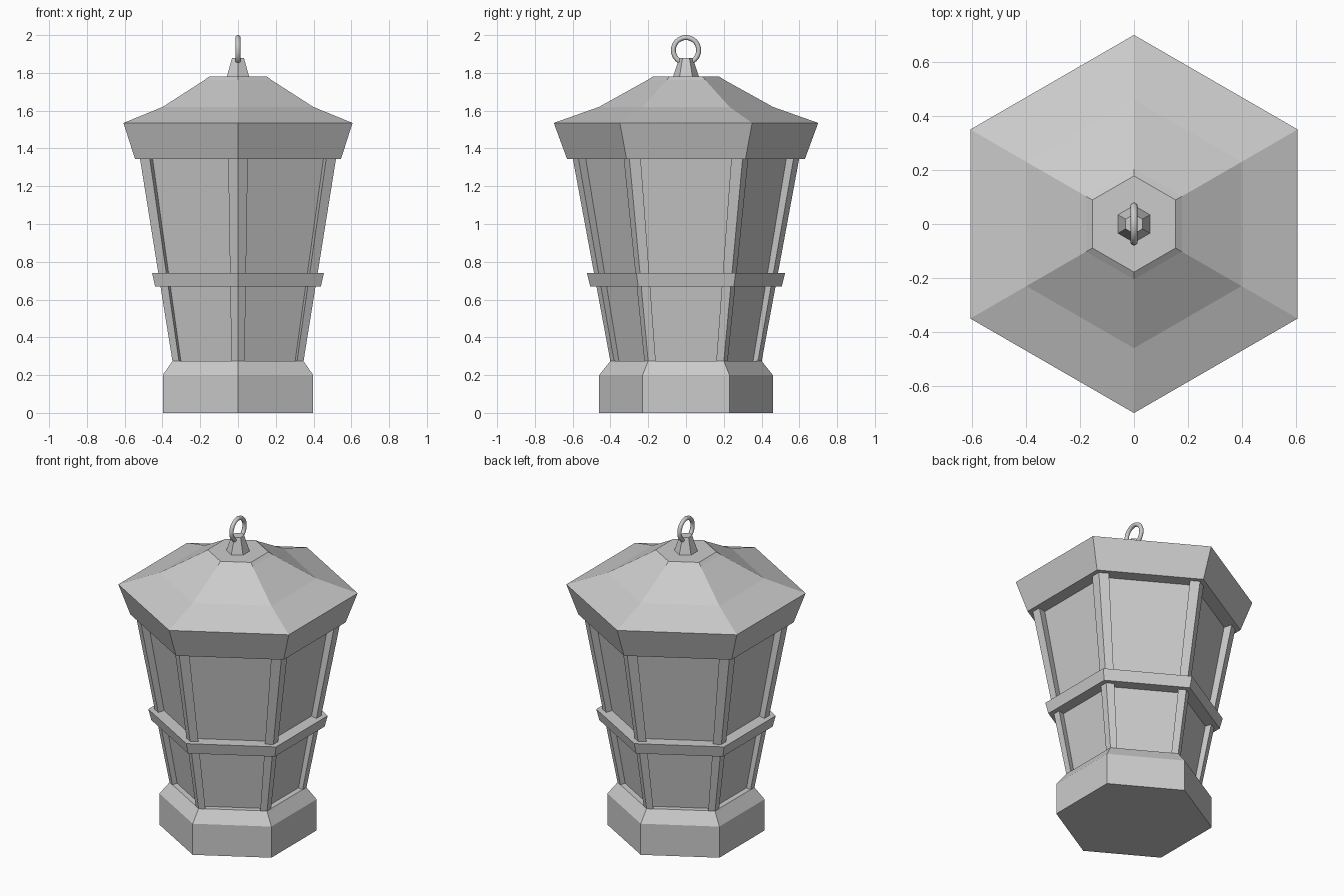
import bpy, bmesh
from math import cos, sin, pi, radians
from mathutils import Vector

if "Cube" in bpy.data.objects:
    bpy.data.objects.remove(bpy.data.objects["Cube"])


def mesh_object(name, bm):
    bmesh.ops.recalc_face_normals(bm, faces=bm.faces)
    me = bpy.data.meshes.new(name)
    bm.to_mesh(me)
    bm.free()
    ob = bpy.data.objects.new(name, me)
    bpy.context.collection.objects.link(ob)
    return ob


def loft(name, rings):
    """Closed solid through a list of rings of points."""
    bm = bmesh.new()
    loops = [[bm.verts.new(p) for p in ring] for ring in rings]
    n = len(loops[0])
    for a, b in zip(loops, loops[1:]):
        for i in range(n):
            j = (i + 1) % n
            bm.faces.new((a[i], a[j], b[j], b[i]))
    bm.faces.new(loops[0][::-1])
    bm.faces.new(loops[-1])
    return mesh_object(name, bm)


def corner(r, z, k):
    a = pi / 2 + k * pi / 3
    return Vector((r * cos(a), r * sin(a), z))


def hex_solid(name, profile):
    return loft(name, [[corner(r, z, k) for k in range(6)] for r, z in profile])


# Foot, glass body, middle band
hex_solid("base", [(0.46, 0), (0.46, 0.2), (0.4, 0.275)])
BOTTOM, TOP = (0.4, 0.27), (0.6, 1.35)
hex_solid("glass_body", [(BOTTOM[0] * 0.9, BOTTOM[1]), (TOP[0] * 0.9, TOP[1])])
hex_solid("middle_band", [(0.507, 0.67), (0.525, 0.74)])


# Corner posts wrapping each edge of the body
def post_ring(r, z, k):
    w = 0.1
    c, prev, nxt = (corner(r, z, k + d) for d in (0, -1, 1))
    return [c, c.lerp(nxt, w), corner(r * 0.86, z, k), c.lerp(prev, w)]


for k in range(6):
    loft(f"corner_post_{k + 1}", [post_ring(*BOTTOM, k), post_ring(*TOP, k)])

# Roof with flared eave and small stepped cap
hex_solid("roof", [(0.63, 1.345), (0.7, 1.535), (0.46, 1.62),
                   (0.205, 1.762), (0.178, 1.78)])

# Finial and hanging ring
hex_solid("finial", [(0.07, 1.775), (0.036, 1.88)])
bpy.ops.mesh.primitive_torus_add(major_segments=32, minor_segments=10,
                                 major_radius=0.067, minor_radius=0.013,
                                 location=(0, 0, 1.92), rotation=(0, radians(90), 0))
ring = bpy.context.object
ring.name = "hanging_ring"
bpy.ops.object.shade_smooth()
